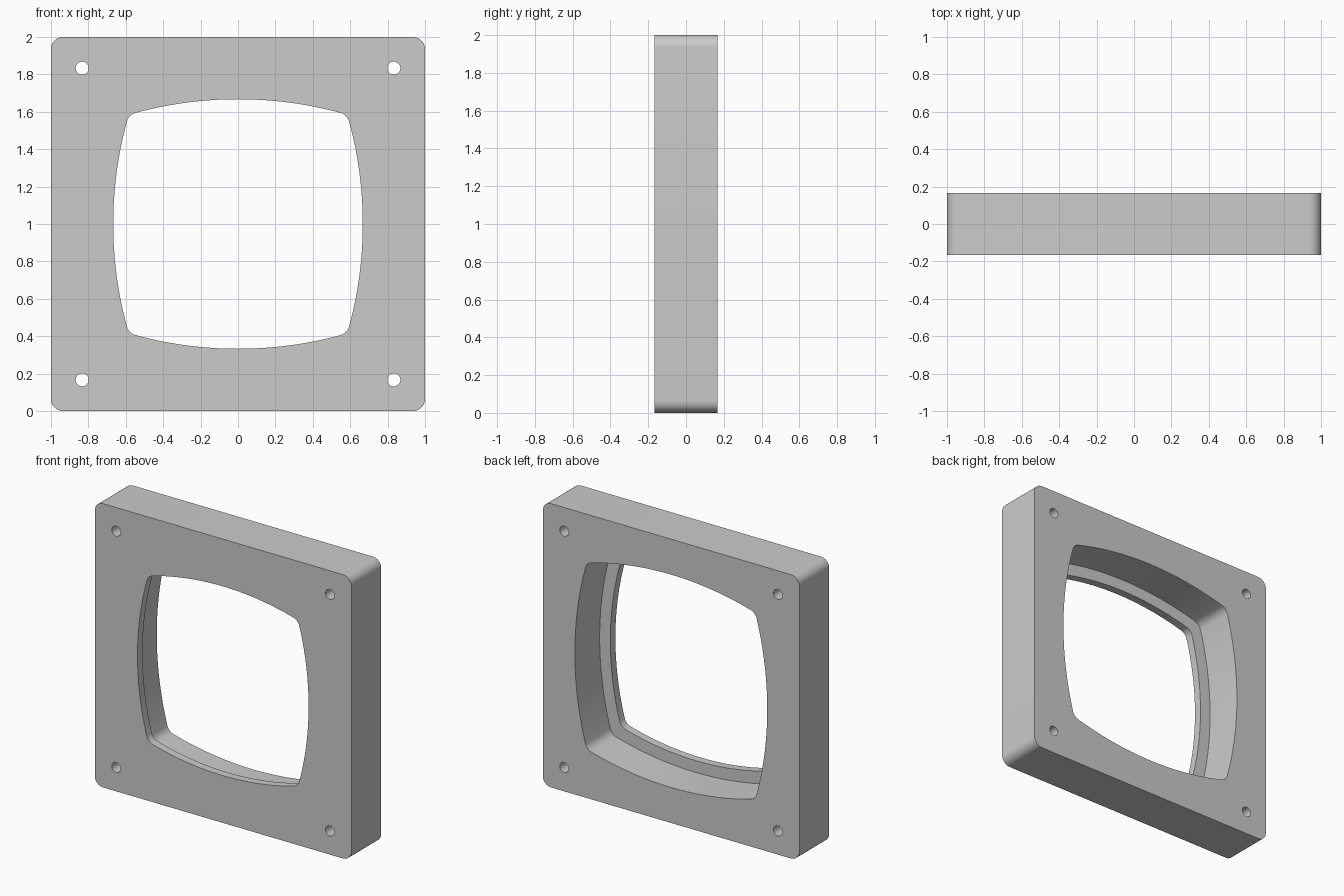
import bpy, bmesh, math
from mathutils import Vector

cube = bpy.data.objects.get("Cube")
if cube:
    bpy.data.objects.remove(cube)

HALF_DEPTH = 1 / 6
LIP_Y = -0.11          # back of the thin front lip


def arc(cx, cz, r, start, end, steps):
    return [Vector((cx + r * math.cos(start + (end - start) * i / steps),
                    cz + r * math.sin(start + (end - start) * i / steps)))
            for i in range(steps + 1)]


def four_turns(quarter):
    """Repeat a quarter outline around the centre."""
    pts = []
    for k in range(4):
        c, s = math.cos(k * math.pi / 2), math.sin(k * math.pi / 2)
        pts += [Vector((c * p.x - s * p.y, s * p.x + c * p.y)) for p in quarter]
    return pts


def bowed_square(half, bow, fillet):
    """Square with outward bowed sides and rounded corners."""
    d = bow - half
    c = (-d + math.sqrt(2 * (bow - fillet) ** 2 - d * d)) / 2
    a = math.atan2(c, c + d)
    side = arc(-d, 0, bow, -a, a, 28)
    corner = arc(c, c, fillet, a, math.pi / 2 - a, 10)
    return four_turns(side + corner[1:-1])


def rounded_square(half, r):
    return four_turns(arc(half - r, half - r, r, 0, math.pi / 2, 12))


bm = bmesh.new()


def ring(points, y):
    return [bm.verts.new((p.x, y, p.y + 1)) for p in points]


def wall(a, b):
    n = len(a)
    for i in range(n):
        bm.faces.new((a[i], a[(i + 1) % n], b[(i + 1) % n], b[i]))


def cap(rings):
    """Fill the flat face between an outline and its openings."""
    edges = [bm.edges.get((r[i], r[i - 1])) for r in rings for i in range(len(r))]
    bmesh.ops.triangle_fill(bm, edges=edges, use_beauty=True)


# Outer block and four screw holes, as walls running front to back
outlines = [rounded_square(1, 0.065)]
for sx in (-1, 1):
    for sz in (-1, 1):
        outlines.append(arc(sx * 0.833, sz * 0.833, 0.035, 0, math.tau, 32)[:-1])
front, back = [], []
for pts in outlines:
    f, b = ring(pts, -HALF_DEPTH), ring(pts, HALF_DEPTH)
    wall(f, b)
    front.append(f)
    back.append(b)

# Stepped opening: narrow lip, flat shelf, wide rear recess
narrow = bowed_square(0.667, 2.1, 0.067)
wide = bowed_square(0.75, 2.36, 0.067)
steps = [ring(narrow, -HALF_DEPTH), ring(narrow, LIP_Y),
         ring(wide, LIP_Y), ring(wide, HALF_DEPTH)]
for a, b in zip(steps, steps[1:]):
    wall(a, b)
cap(front + [steps[0]])
cap(back + [steps[-1]])
bmesh.ops.recalc_face_normals(bm, faces=bm.faces)

mesh = bpy.data.meshes.new("frame")
bm.to_mesh(mesh)
bm.free()
frame = bpy.data.objects.new("frame", mesh)
bpy.context.collection.objects.link(frame)

# Plain grey material
grey = bpy.data.materials.new("light grey")
grey.use_nodes = True
colour = (0.6, 0.6, 0.6, 1)
grey.diffuse_color = colour
grey.node_tree.nodes["Principled BSDF"].inputs["Base Color"].default_value = colour
mesh.materials.append(grey)

# Smooth rounded walls, crisp edges
bpy.ops.object.select_all(action='DESELECT')
frame.select_set(True)
bpy.context.view_layer.objects.active = frame
bpy.ops.object.shade_smooth_by_angle(angle=math.radians(30))
